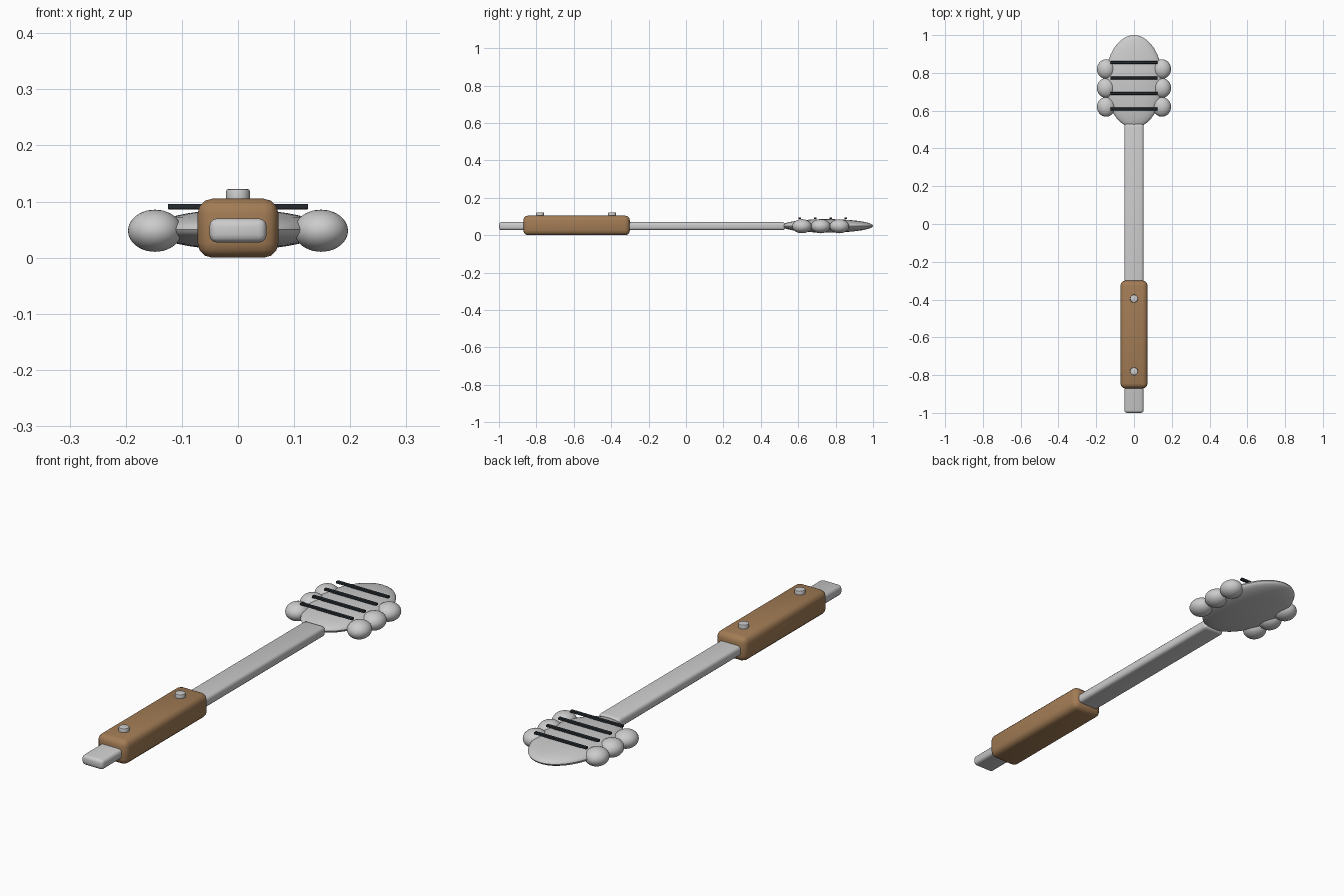
import bpy
from math import radians

if "Cube" in bpy.data.objects:
    bpy.data.objects.remove(bpy.data.objects["Cube"])


def material(name, rgb):
    m = bpy.data.materials.new(name)
    m.diffuse_color = (*rgb, 1)
    m.use_nodes = True
    m.node_tree.nodes["Principled BSDF"].inputs["Base Color"].default_value = m.diffuse_color
    return m


wood = material("wood", (0.36, 0.2, 0.09))
dark = material("dark", (0.02, 0.025, 0.03))


def finish(name, size, mat=None, bevel=0, segments=3):
    o = bpy.context.object
    o.name = name
    o.scale = size
    bpy.ops.object.transform_apply(location=False, rotation=False, scale=True)
    if bevel:
        b = o.modifiers.new("bevel", "BEVEL")
        b.width = bevel
        b.segments = segments
        b.limit_method = "ANGLE"
        bpy.ops.object.modifier_apply(modifier=b.name)
    if mat:
        o.data.materials.append(mat)
    bpy.ops.object.shade_smooth_by_angle(angle=radians(35))
    return o


def box(name, lo, hi, bevel, mat=None, segments=3):
    bpy.ops.mesh.primitive_cube_add(size=1, location=[(a + b) / 2 for a, b in zip(lo, hi)])
    return finish(name, [b - a for a, b in zip(lo, hi)], mat, bevel, segments)


def ellipsoid(name, loc, radii):
    bpy.ops.mesh.primitive_uv_sphere_add(segments=40, ring_count=20, radius=1, location=loc)
    return finish(name, radii)


# Metal shaft running through the wooden grip
box("shaft", (-0.051, -1, 0.027), (0.051, 0.53, 0.07), 0.014)
box("grip", (-0.072, -0.87, 0), (0.072, -0.3, 0.105), 0.026, wood)

# Rivets on top of the grip
for i, y in enumerate((-0.78, -0.395)):
    bpy.ops.mesh.primitive_cylinder_add(vertices=32, radius=0.021, depth=0.03, location=(0, y, 0.107))
    finish(f"rivet_{i + 1}", (1, 1, 1), None, 0.003, 2)

# Flattened oval head
ellipsoid("head", (0, 0.755, 0.05), (0.152, 0.245, 0.036))

# Rounded knobs along both edges of the head
for side, sx in (("left", -1), ("right", 1)):
    for i in range(3):
        ellipsoid(f"knob_{side}_{i + 1}", (sx * 0.148, 0.62 + 0.1 * i, 0.048), (0.048, 0.052, 0.0375))

# Dark bars across the head
for i in range(4):
    y = 0.609 + 0.082 * i
    box(f"bar_{i + 1}", (-0.125, y - 0.007, 0.086), (0.125, y + 0.007, 0.096), 0.002, dark, 2)
